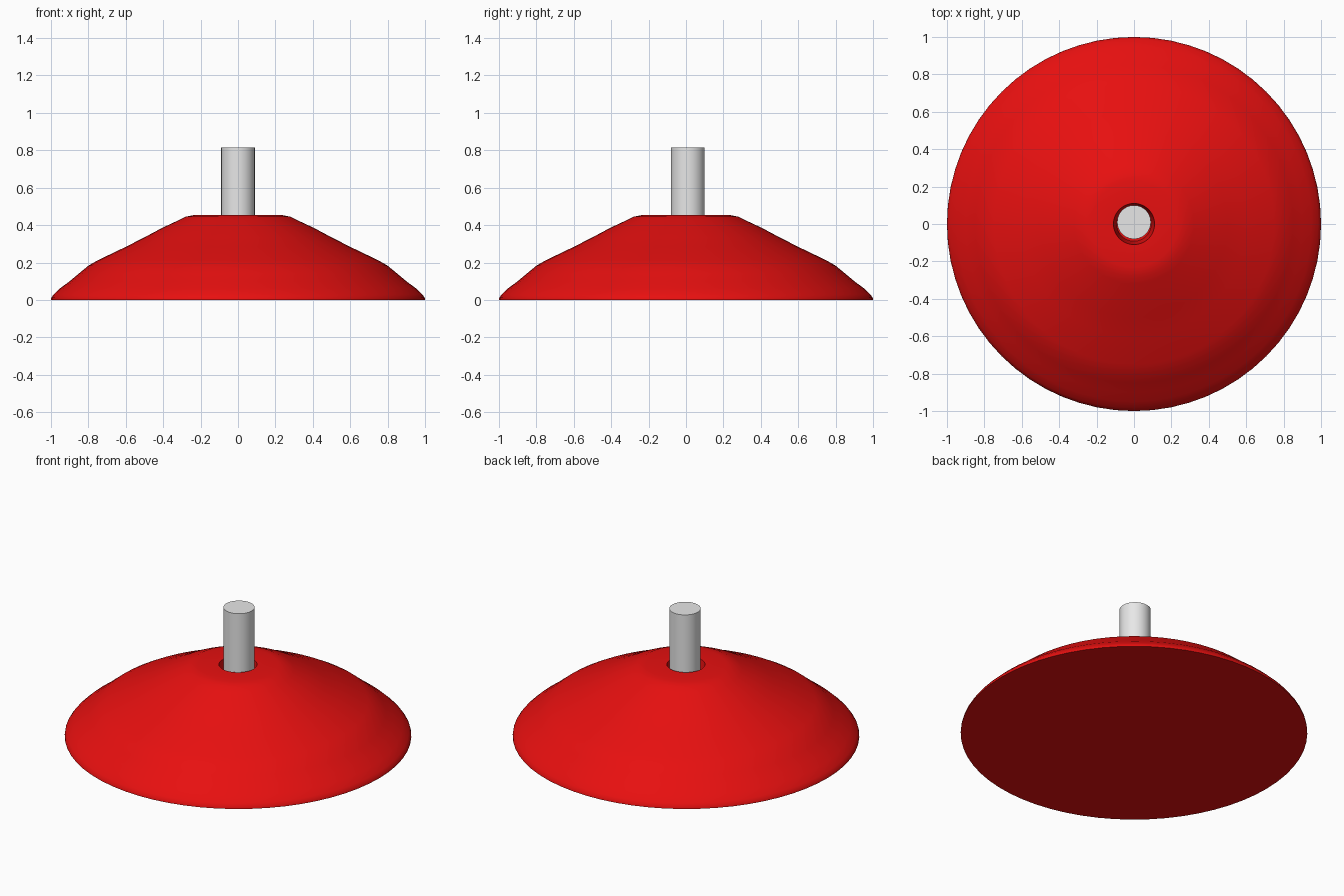
import bpy, math

if "Cube" in bpy.data.objects:
    bpy.data.objects.remove(bpy.data.objects["Cube"])


def material(name, rgb):
    m = bpy.data.materials.new(name)
    m.diffuse_color = (*rgb, 1)
    m.use_nodes = True
    m.node_tree.nodes["Principled BSDF"].inputs["Base Color"].default_value = m.diffuse_color
    return m


def lathe(name, profile, mat, centre_y=0.0, sides=64, angle=40):
    """Spin an (r, z) profile round z; a zero radius becomes a single pole."""
    verts, rings, faces = [], [], []
    for r, z in profile:
        n = 1 if r == 0 else sides
        rings.append([len(verts) + i for i in range(n)])
        for i in range(n):
            a = 2 * math.pi * i / sides
            verts.append((r * math.cos(a), r * math.sin(a) + centre_y, z))
    for lo, hi in zip(rings, rings[1:]):
        for i in range(sides):
            j = (i + 1) % sides
            if len(lo) == 1:
                faces.append((lo[0], hi[j], hi[i]))
            elif len(hi) == 1:
                faces.append((lo[i], lo[j], hi[0]))
            else:
                faces.append((lo[i], lo[j], hi[j], hi[i]))
    mesh = bpy.data.meshes.new(name)
    mesh.from_pydata(verts, [], faces)
    mesh.materials.append(mat)
    ob = bpy.data.objects.new(name, mesh)
    bpy.context.collection.objects.link(ob)
    bpy.ops.object.select_all(action='DESELECT')
    ob.select_set(True)
    bpy.context.view_layer.objects.active = ob
    bpy.ops.object.shade_smooth_by_angle(angle=math.radians(angle))
    return ob


red = material("red_rubber", (0.8, 0.005, 0.005))
grey = material("light_grey", (0.8, 0.8, 0.8))

# Domed cup with a flat base and a tapered socket in the top
lathe("cup", [(0, 0), (1, 0), (0.998, 0.012), (0.985, 0.03), (0.95, 0.063),
              (0.9, 0.1), (0.85, 0.142), (0.8, 0.183), (0.75, 0.212),
              (0.6, 0.284), (0.5, 0.335), (0.4, 0.388), (0.32, 0.425),
              (0.28, 0.445), (0.23, 0.455), (0.11, 0.455), (0.092, 0.3),
              (0, 0.3)], red)

# Rod standing in the socket
lathe("rod", [(0, 0.3), (0.09, 0.3), (0.09, 0.815), (0, 0.815)], grey,
      centre_y=0.01, sides=48)
